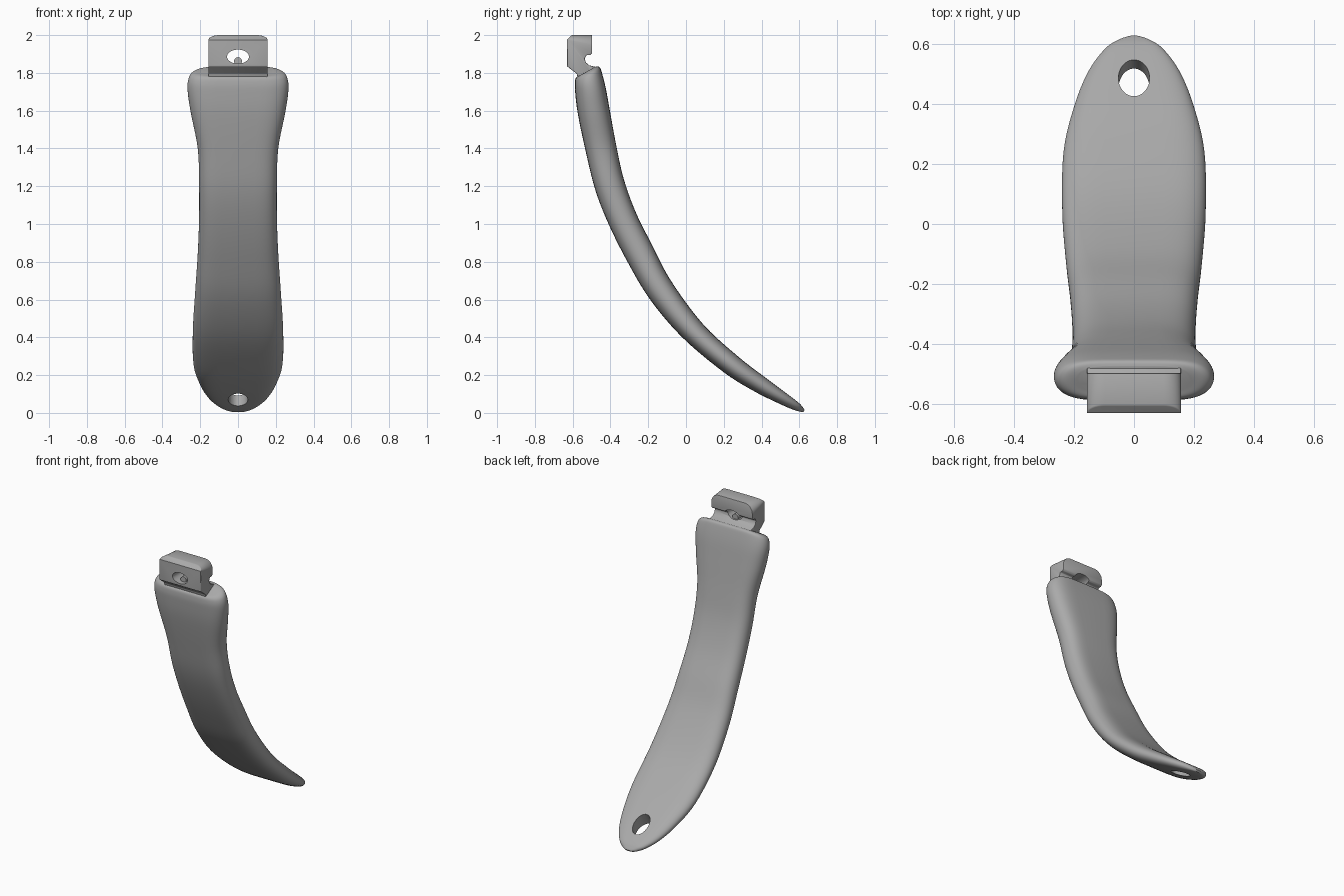
import bpy, bmesh, math
from mathutils import Matrix, Vector

cube = bpy.data.objects.get("Cube")
if cube:
    bpy.data.objects.remove(cube, do_unlink=True)

grey = bpy.data.materials.new("plain_grey")
grey.use_nodes = True
COLOUR = (0.4, 0.4, 0.4, 1)
grey.diffuse_color = COLOUR
grey.node_tree.nodes["Principled BSDF"].inputs["Base Color"].default_value = COLOUR


def make_object(name, bm):
    bmesh.ops.recalc_face_normals(bm, faces=bm.faces)
    mesh = bpy.data.meshes.new(name)
    bm.to_mesh(mesh)
    bm.free()
    mesh.materials.append(grey)
    obj = bpy.data.objects.new(name, mesh)
    bpy.context.collection.objects.link(obj)
    return obj


def cylinder(name, centre, axis, rx, ry, depth):
    """Elliptical cylinder along an axis in the yz plane; rx is the x radius."""
    bm = bmesh.new()
    side = Vector((1, 0, 0))
    axis = Vector(axis).normalized()
    rot = Matrix((side, axis.cross(side), axis)).transposed().to_4x4()
    bmesh.ops.create_cone(bm, cap_ends=True, segments=40, radius1=1, radius2=1, depth=depth,
                          matrix=Matrix.Translation(centre) @ rot @ Matrix.Diagonal((rx, ry, 1, 1)))
    return make_object(name, bm)


def select_only(obj):
    bpy.ops.object.select_all(action='DESELECT')
    obj.select_set(True)
    bpy.context.view_layer.objects.active = obj


def cut(obj, cutter):
    mod = obj.modifiers.new("cut", 'BOOLEAN')
    mod.operation = 'DIFFERENCE'
    mod.solver = 'EXACT'
    mod.object = cutter
    select_only(obj)
    bpy.ops.object.modifier_apply(modifier=mod.name)
    bpy.data.objects.remove(cutter, do_unlink=True)


def smooth(obj, degrees):
    select_only(obj)
    bpy.ops.object.shade_smooth_by_angle(angle=math.radians(degrees))


# Handle stations: front y, front z, back y, back z, half width
stations = [Vector(s) for s in (
    (-.565, 1.785, -.475, 1.835, .19),
    (-.582, 1.775, -.457, 1.83, .235),
    (-.588, 1.75, -.445, 1.8, .26),
    (-.587, 1.7, -.425, 1.72, .267),
    (-.572, 1.58, -.403, 1.6, .25),
    (-.53, 1.38, -.37, 1.42, .213),
    (-.48, 1.18, -.33, 1.24, .206),
    (-.41, 1, -.265, 1.06, .206),
    (-.31, .8, -.18, .89, .213),
    (-.19, .6, -.08, .7, .226),
    (-.02, .4, .09, .47, .239),
    (.2, .215, .28, .295, .235),
    (.36, .115, .43, .18, .198),
    (.48, .055, .53, .105, .153),
    (.56, .02, .595, .055, .1),
    (.605, .006, .618, .03, .055),
    (.62, .004, .628, .014, .02))]


def spline(points, steps):
    """Catmull-Rom interpolation through the points."""
    result = []
    for i in range(len(points) - 1):
        a, b, c = points[max(i - 1, 0)], points[i], points[i + 1]
        d = points[min(i + 2, len(points) - 1)]
        for k in range(steps):
            t = k / steps
            result.append(b + (c - a) * (t / 2) + (a * 2 - b * 5 + c * 4 - d) * (t * t / 2)
                          + (b * 3 - a - c * 3 + d) * (t ** 3 / 2))
    return result + [points[-1]]


# Curved handle, lofted from flattened oval sections
SIDES = 56
bm = bmesh.new()
rings = []
for fy, fz, by, bz, width in spline(stations, 5):
    front, back = Vector((0, fy, fz)), Vector((0, by, bz))
    ring = []
    for k in range(SIDES):
        c, s = math.cos(math.tau * k / SIDES), math.sin(math.tau * k / SIDES)
        p = (front + back) / 2 + (back - front) / 2 * s
        p.x = math.copysign(width * abs(c) ** 0.4, c) if abs(c) > 1e-6 else 0
        ring.append(bm.verts.new(p))
    rings.append(ring)
for r, q in zip(rings, rings[1:]):
    for k in range(SIDES):
        n = (k + 1) % SIDES
        bm.faces.new((r[k], r[n], q[n], q[k]))
bm.faces.new(rings[0])
bm.faces.new(rings[-1])
handle = make_object("handle", bm)

# Hanging hole near the tip
cut(handle, cylinder("hole_cutter", (0, .467, .1), (0, .47, .88), .052, .075, .4))
smooth(handle, 40)

# Connector block: side profile with a notch at the back, extruded across
HALF = .157
profile = [(-.63, 1.835), (-.63, 1.975), (-.605, 2), (-.497, 2), (-.497, 1.905), (-.507, 1.895),
           (-.528, 1.893), (-.536, 1.875), (-.53, 1.855), (-.512, 1.84), (-.48, 1.832),
           (-.48, 1.77), (-.57, 1.75), (-.578, 1.795)]
bm = bmesh.new()
face = bm.faces.new([bm.verts.new((-HALF, y, z)) for y, z in profile])
extruded = bmesh.ops.extrude_face_region(bm, geom=[face])["geom"]
bmesh.ops.translate(bm, vec=(2 * HALF, 0, 0),
                    verts=[v for v in extruded if isinstance(v, bmesh.types.BMVert)])
bmesh.ops.recalc_face_normals(bm, faces=bm.faces)
corners = [e for e in bm.edges if all(v.co.z > 1.99 for v in e.verts)
           and abs(e.verts[0].co.x - e.verts[1].co.x) < .01]
bmesh.ops.bevel(bm, geom=corners, offset=.06, segments=8, profile=.5, affect='EDGES')
connector = make_object("connector_block", bm)
rounding = connector.modifiers.new("rounding", 'BEVEL')
rounding.width = .008
rounding.segments = 2
rounding.limit_method = 'ANGLE'
rounding.angle_limit = math.radians(35)
select_only(connector)
bpy.ops.object.modifier_apply(modifier=rounding.name)

# Oval eye through the block, with a small peg standing inside it
cut(connector, cylinder("eye_cutter", (0, -.56, 1.886), (0, 1, 0), .058, .037, .3))
smooth(connector, 35)
peg = cylinder("eye_peg", (0, -.565, 1.862), (0, 1, 0), .021, .021, .06)
smooth(peg, 40)
